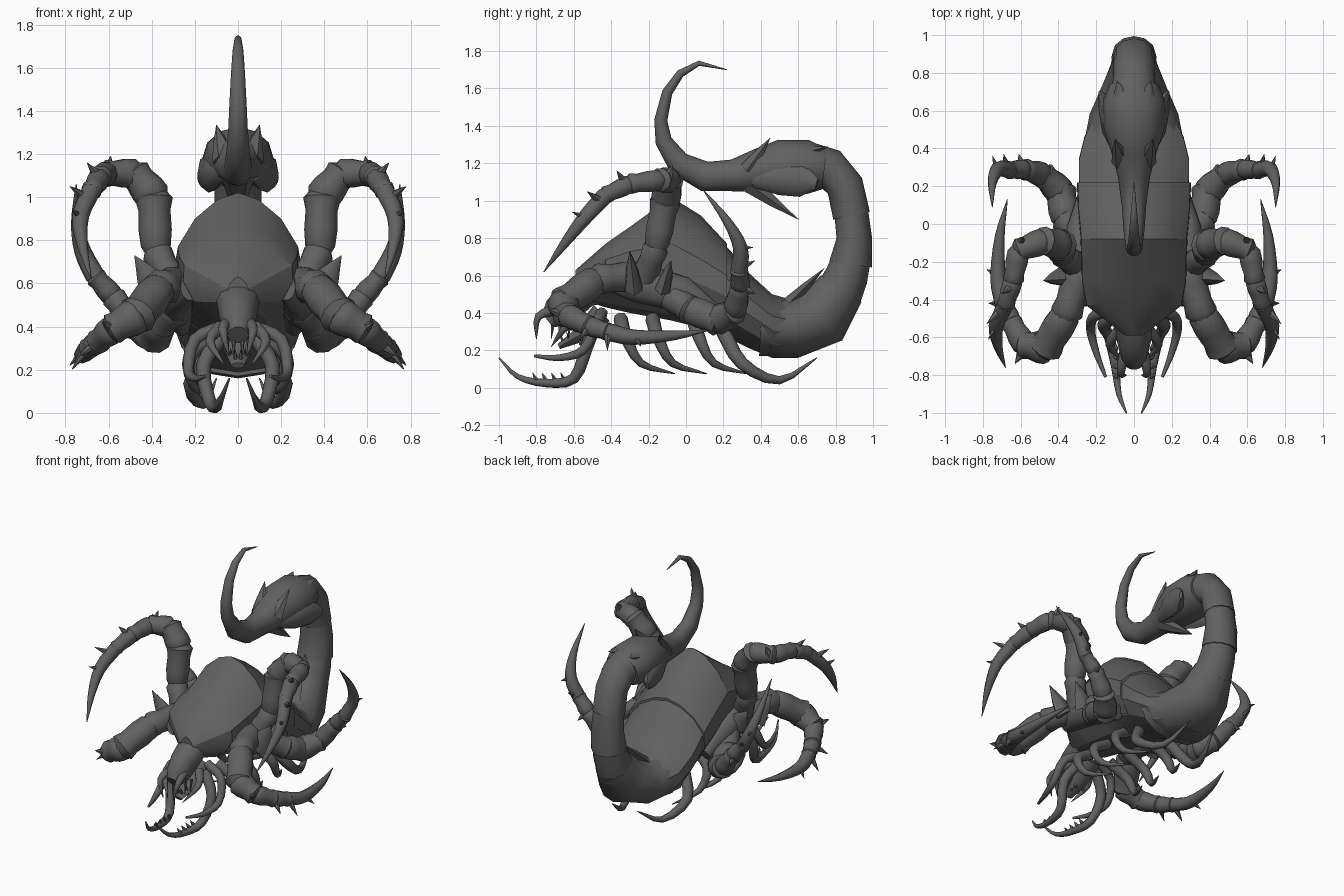
import bpy, bmesh, math
from mathutils import Vector

if "Cube" in bpy.data.objects:
    bpy.data.objects.remove(bpy.data.objects["Cube"])

shell = bpy.data.materials.new("dark_grey_shell")
shell.use_nodes = True
GREY = (0.12, 0.12, 0.12, 1)
shell.diffuse_color = GREY
shell.node_tree.nodes["Principled BSDF"].inputs["Base Color"].default_value = GREY


def skin(bm, rings):
    """Join rings of points into a capped tube."""
    loops = [[bm.verts.new(p) for p in ring] for ring in rings]
    n = len(loops[0])
    for a, b in zip(loops, loops[1:]):
        for i in range(n):
            j = (i + 1) % n
            bm.faces.new((a[i], a[j], b[j], b[i]))
    bm.faces.new(loops[0][::-1])
    bm.faces.new(loops[-1])


def tube(bm, path, radii, n=8):
    """Tube along a path; each radius is (sideways, upward)."""
    path = [Vector(p) for p in path]
    side = Vector((1, 0, 0))
    rings = []
    for i, p in enumerate(path):
        t = (path[min(i + 1, len(path) - 1)] - path[max(i - 1, 0)]).normalized()
        flat = side - t * side.dot(t)
        side = flat.normalized() if flat.length > 0.1 else t.orthogonal().normalized()
        up = t.cross(side)
        a, b = radii[i]
        turns = [math.tau * k / n for k in range(n)]
        rings.append([p + side * a * math.cos(k) + up * b * math.sin(k) for k in turns])
    skin(bm, rings)


def spike(bm, base, tip, r, flat=1.0):
    base, tip = Vector(base), Vector(tip)
    tube(bm, [base, base.lerp(tip, 0.5), tip], [(r, r * flat), (r * .6, r * .6 * flat), (.001, .001)], 6)


def taper(bm, path, r0, r1, n=8):
    """Curved tapering tube through a smooth version of the path."""
    pts = [Vector(p) for p in path]
    ext = [pts[0] * 2 - pts[1]] + pts + [pts[-1] * 2 - pts[-2]]
    fine = []
    for a, b, c, d in zip(ext, ext[1:], ext[2:], ext[3:]):
        for k in range(3):
            t = k / 3
            fine.append(0.5 * (2 * b + (c - a) * t + (2 * a - 5 * b + 4 * c - d) * t * t
                               + (3 * b - a - 3 * c + d) * t ** 3))
    fine.append(pts[-1])
    m = len(fine) - 1
    radii = [r0 + (r1 - r0) * (i / m) ** 1.8 for i in range(m + 1)]
    tube(bm, fine, [(r, r) for r in radii], n)


def finish(bm, name, mirror=False, angle=48):
    bmesh.ops.recalc_face_normals(bm, faces=bm.faces)
    mesh = bpy.data.meshes.new(name)
    bm.to_mesh(mesh)
    bm.free()
    mesh.materials.append(shell)
    ob = bpy.data.objects.new(name, mesh)
    bpy.context.collection.objects.link(ob)
    if mirror:
        ob.modifiers.new("mirror", "MIRROR")
    bpy.ops.object.select_all(action="DESELECT")
    ob.select_set(True)
    bpy.context.view_layer.objects.active = ob
    bpy.ops.object.shade_smooth_by_angle(angle=math.radians(angle))


# Body: upright sections of y, top, widest height, bottom, half width, pinched to a roof ridge
def trunk(name, rows, pinch, n=14):
    bm = bmesh.new()
    rings = []
    for y, top, mid, low, w in rows:
        ring = []
        for k in range(n):
            a = math.tau * k / n + math.pi / 2
            s = math.sin(a)
            x = w * math.cos(a) * (1 - pinch * max(s, 0) ** 2)
            ring.append((x, y, mid + s * ((top - mid) if s > 0 else (mid - low))))
        rings.append(ring)
    skin(bm, rings)
    finish(bm, name, angle=24)


trunk("carapace", [(-.59, .63, .56, .48, .05), (-.43, .77, .66, .43, .26), (-.3, .86, .69, .4, .285),
                   (-.08, 1.02, .7, .36, .29), (.08, .92, .62, .32, .305), (.22, .77, .55, .27, .31)], .3)
trunk("abdomen", [(.08, .9, .6, .31, .29), (.24, .73, .52, .26, .3), (.34, .61, .44, .21, .3),
                  (.46, .5, .35, .16, .27), (.6, .46, .32, .16, .2)], .15)

# Tail: overlapping segments of y, z, half width, half thickness
TAIL = [
    [(.4, .33, .27, .16), (.58, .32, .235, .16), (.73, .38, .17, .165), (.83, .53, .125, .13)],
    [(.8, .47, .13, .13), (.86, .6, .12, .115), (.89, .7, .11, .1)],
    [(.88, .66, .12, .115), (.9, .8, .115, .095), (.88, .97, .105, .09)],
    [(.885, .92, .11, .1), (.85, 1.08, .11, .1), (.77, 1.17, .11, .11), (.67, 1.18, .13, .13)],
    [(.74, 1.17, .13, .11), (.65, 1.18, .165, .145), (.5, 1.18, .16, .145), (.38, 1.16, .12, .115),
     (.25, 1.135, .085, .085), (.1, 1.13, .065, .08), (-.04, 1.2, .055, .065), (-.12, 1.32, .045, .045),
     (-.135, 1.43, .04, .035), (-.1, 1.58, .032, .028), (-.03, 1.68, .025, .022),
     (.07, 1.735, .016, .014), (.22, 1.7, .002, .002)],
]
for i, seg in enumerate(TAIL):
    bm = bmesh.new()
    tube(bm, [(0, y, z) for y, z, w, h in seg], [(w, h) for y, z, w, h in seg], 12)
    finish(bm, "stinger" if i == 4 else f"tail_segment_{i + 1}")

# Tail thorns, side flaps and crests
bm = bmesh.new()
spike(bm, (0, .32, 1.1), (0, .6, .9), .08, .7)
spike(bm, (0, .52, .42), (0, .74, .64), .12, .4)
finish(bm, "tail_thorns")
bm = bmesh.new()
spike(bm, (.06, .33, 1.17), (.1, .45, 1.335), .06, .8)
spike(bm, (.05, .6, 1.25), (.09, .76, 1.29), .07, .6)
tube(bm, [(.07, .36, 1.12), (.11, .5, 1.12), (.14, .62, 1.11), (.18, .7, 1.09)],
     [(.03, .05), (.06, .09), (.05, .09), (.01, .03)], 8)
finish(bm, "tail_flaps", True)

# Head with brow, jaw, fangs and teeth
bm = bmesh.new()
HEAD = [(-.4, .55, .15, .1), (-.53, .52, .1, .09), (-.62, .46, .09, .1), (-.69, .4, .075, .09), (-.74, .36, .05, .05)]
tube(bm, [(0, y, z) for y, z, w, h in HEAD], [(w, h) for y, z, w, h in HEAD], 10)
finish(bm, "head")
bm = bmesh.new()
tube(bm, [(0, -.45, .4), (0, -.57, .28), (0, -.68, .22)], [(.08, .06), (.06, .04), (.03, .015)], 8)
finish(bm, "lower_jaw")
bm = bmesh.new()
taper(bm, [(.05, -.68, .42), (.07, -.79, .38), (.04, -.8, .26)], .028, .002)
taper(bm, [(.08, -.56, .4), (.13, -.64, .33), (.06, -.72, .22)], .03, .002)
for x, y in ((.02, -.71), (.05, -.67), (.06, -.62)):
    spike(bm, (x, y, .35), (x, y - .01, .26), .012)
    spike(bm, (x * .5, y + .06, .23), (x * .7, y + .03, .3), .012)
for y, z in ((-.56, .57), (-.63, .51), (-.69, .45)):
    spike(bm, (.05, y, z - .04), (.055, y - .02, z + .01), .03)
finish(bm, "fangs_and_brow", True)

# Feelers beside the mouth
bm = bmesh.new()
taper(bm, [(.07, -.48, .36), (.16, -.53, .22), (.13, -.6, .05), (.1, -.75, .025), (.08, -.9, .06), (.04, -1, .16)],
      .036, .004)
for s in (.65, .7, .75, .8):
    spike(bm, (.1, -s, .04), (.085, -s - .02, .08), .014)
taper(bm, [(.07, -.45, .4), (.2, -.48, .34), (.23, -.55, .2), (.2, -.68, .16), (.15, -.81, .17)], .032, .008)
finish(bm, "feelers", True)

# Small belly legs
bm = bmesh.new()
for y in (-.35, -.18, .04):
    taper(bm, [(.08, y, .37), (.22, y + .03, .27), (.21, y + .11, .13), (.12, y + .29, .075)], .038, .003)
taper(bm, [(.12, .2, .3), (.22, .3, .13), (.16, .5, .04), (.1, .7, .16)], .04, .003)
finish(bm, "belly_legs", True)


# Large limbs: bulging segments along joints, then a hooked blade with thorns
def limb(name, joints, blade, thorns):
    bm = bmesh.new()
    for p, q in zip(joints, joints[1:]):
        a, b, ra, rb = Vector(p[:3]), Vector(q[:3]), p[3], q[3]
        d = (b - a).normalized()
        a, b = a - d * ra * .35, b + d * rb * .35
        steps = [(0, .6), (.15, .95), (.4, 1), (.7, .9), (.88, 1.02), (1, .65)]
        rad = [(ra + (rb - ra) * t) * k for t, k in steps]
        tube(bm, [a.lerp(b, t) for t, k in steps], [(r, r) for r in rad], 10)
    taper(bm, [joints[-1][:3]] + blade, joints[-1][3] * .95, .002)
    for base, tip, r in thorns:
        spike(bm, base, tip, r)
    finish(bm, name, True)


limb("raised_arm",
     [(.26, -.25, .52, .08), (.38, -.16, .75, .07), (.39, -.11, 1, .088), (.48, -.09, 1.11, .075),
      (.61, -.14, 1.11, .062), (.64, -.3, 1.09, .055), (.68, -.43, 1.03, .048)],
     [(.73, -.54, .91), (.72, -.65, .77), (.68, -.76, .62)],
     [((.6, -.1, 1.12), (.59, -.07, 1.19), .03), ((.65, -.33, 1.1), (.7, -.37, 1.16), .025),
      ((.71, -.46, 1), (.78, -.53, 1.05), .025), ((.73, -.54, .91), (.77, -.61, .94), .02)])
limb("front_leg",
     [(.27, -.22, .6, .085), (.36, -.48, .58, .085), (.47, -.655, .45, .095), (.58, -.64, .39, .072),
      (.65, -.52, .33, .058), (.69, -.42, .3, .05)],
     [(.72, -.28, .27), (.71, -.06, .28), (.67, .13, .31)],
     [((.58, -.66, .39), (.63, -.74, .42), .035), ((.66, -.52, .32), (.74, -.57, .26), .025),
      ((.7, -.42, .3), (.77, -.42, .2), .025), ((.73, -.27, .27), (.78, -.24, .22), .02)])
limb("rear_leg",
     [(.27, -.1, .5, .08), (.36, .02, .42, .08), (.39, .17, .36, .088), (.48, .26, .41, .07),
      (.58, .29, .54, .056), (.66, .285, .63, .048)],
     [(.72, .29, .75), (.75, .22, .89), (.75, .09, 1.06)],
     [((.59, .3, .54), (.61, .37, .5), .028), ((.67, .29, .64), (.69, .37, .68), .025),
      ((.72, .28, .75), (.75, .36, .75), .02)])

# Shoulder plates where the limbs meet the body
bm = bmesh.new()
spike(bm, (.36, -.28, .54), (.48, -.3, .73), .09, .6)
spike(bm, (.33, -.12, .54), (.44, -.08, .68), .08, .6)
tube(bm, [(.22, -.42, .58), (.28, -.25, .56), (.28, -.02, .5), (.26, .15, .4)],
     [(.05, .06), (.08, .11), (.08, .1), (.04, .05)], 10)
finish(bm, "shoulders", True)
